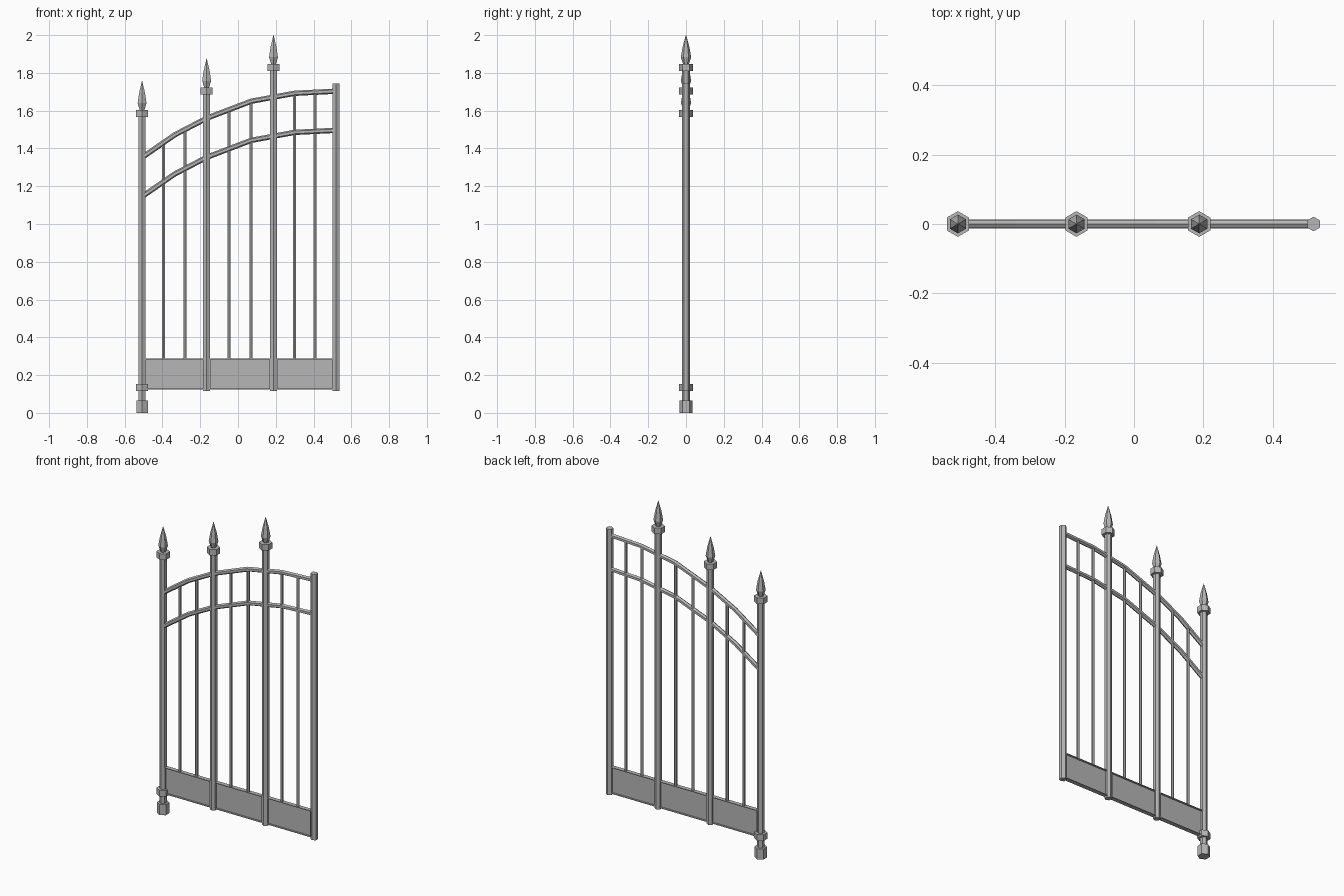
import bpy
import bmesh
from math import sin, cos, pi
from mathutils import Vector

cube = bpy.data.objects.get("Cube")
if cube:
    bpy.data.objects.remove(cube, do_unlink=True)

# Single painted-iron colour
iron = bpy.data.materials.new("grey_iron")
iron.use_nodes = True
iron.diffuse_color = (0.47, 0.47, 0.47, 1)
iron.node_tree.nodes["Principled BSDF"].inputs["Base Color"].default_value = (0.47, 0.47, 0.47, 1)


def finish(bm, name):
    bmesh.ops.recalc_face_normals(bm, faces=bm.faces)
    mesh = bpy.data.meshes.new(name)
    bm.to_mesh(mesh)
    bm.free()
    mesh.materials.append(iron)
    obj = bpy.data.objects.new(name, mesh)
    bpy.context.collection.objects.link(obj)
    return obj


def skin(bm, rings):
    """Bridge consecutive rings of points and cap both ends."""
    loops = [[bm.verts.new(p) for p in ring] for ring in rings]
    n = len(loops[0])
    for a, b in zip(loops, loops[1:]):
        for i in range(n):
            j = (i + 1) % n
            bm.faces.new((a[i], a[j], b[j], b[i]))
    bm.faces.new(loops[0])
    bm.faces.new(loops[-1])


def turned(name, x, profile):
    """Upright six-sided part with corners on the y axis, from (radius, z) pairs."""
    bm = bmesh.new()
    skin(bm, [[(x + r * sin(k * pi / 3), r * cos(k * pi / 3), z) for k in range(6)]
              for r, z in profile])
    return finish(bm, name)


def box(name, x0, x1, y0, y1, z0, z1):
    bm = bmesh.new()
    skin(bm, [[(x0, y0, z), (x1, y0, z), (x1, y1, z), (x0, y1, z)] for z in (z0, z1)])
    return finish(bm, name)


def rail(name, points, radius):
    """Six-sided bar swept along points in the xz plane."""
    bm = bmesh.new()
    pts = [Vector((x, 0, z)) for x, z in points]
    rings = []
    for i, p in enumerate(pts):
        t = (pts[min(i + 1, len(pts) - 1)] - pts[max(i - 1, 0)]).normalized()
        normal = Vector((-t.z, 0, t.x))
        rings.append([p + radius * (normal * cos(k * pi / 3) + Vector((0, sin(k * pi / 3), 0)))
                      for k in range(6)])
    skin(bm, rings)
    return finish(bm, name)


# Main posts: x, foot height, collar base (None for the plain end post)
POST_R, COLLAR_R = 0.021, 0.037
posts = [("hinge_post", -0.508, 0.0, 1.567),
         ("inner_post_right", -0.166, 0.115, 1.685),
         ("inner_post_left", 0.188, 0.115, 1.81),
         ("latch_post", 0.518, 0.115, None)]
for name, x, base, collar in posts:
    turned(name, x, [(POST_R, base), (POST_R, collar or 1.745)])
    if collar:
        top = collar + 0.037
        turned(name + "_collar", x, [(COLLAR_R, collar), (COLLAR_R, top)])
        turned(name + "_spear", x, [(0.015, top), (0.027, top + 0.036),
                                    (0.018, top + 0.09), (0.001, top + 0.153)])

# Hinge foot and lower collar
turned("hinge_foot", -0.508, [(0.035, 0), (0.035, 0.065)])
turned("hinge_lower_collar", -0.508, [(COLLAR_R, 0.115), (COLLAR_R, 0.153)])

# Arched rails
arch = [(-0.508, 1.352), (-0.335, 1.472), (-0.166, 1.56),
        (0.07, 1.65), (0.3, 1.692), (0.518, 1.703)]
rail("upper_rail", arch, 0.014)
rail("lower_rail", [(x, z - 0.207) for x, z in arch], 0.014)


def arch_height(x):
    for (xa, za), (xb, zb) in zip(arch, arch[1:]):
        if xa <= x <= xb:
            return za + (zb - za) * (x - xa) / (xb - xa)


# Bays between posts: two thin bars and a flanged kick panel each
DEPTH, SHEET = 0.013, 0.004
LOW, HIGH = 0.125, 0.287
for bay, (a, b) in enumerate(zip(posts, posts[1:]), 1):
    xa, xb = a[1], b[1]
    for k in (1, 2):
        x = xa + (xb - xa) * k / 3
        turned(f"bar_{bay}_{k}", x, [(0.009, HIGH - 0.005), (0.009, arch_height(x))])
    box(f"kick_panel_{bay}", xa, xb, -0.002, 0.002, LOW, HIGH)
    box(f"panel_top_flange_{bay}", xa, xb, -DEPTH, DEPTH, HIGH - SHEET, HIGH)
    box(f"panel_bottom_flange_{bay}", xa, xb, -DEPTH, DEPTH, LOW, LOW + SHEET)
    for side, x in (("right", xa + 0.018), ("left", xb - 0.018)):
        box(f"panel_{side}_flange_{bay}", x - 0.002, x + 0.002, -DEPTH, DEPTH, LOW, HIGH)
